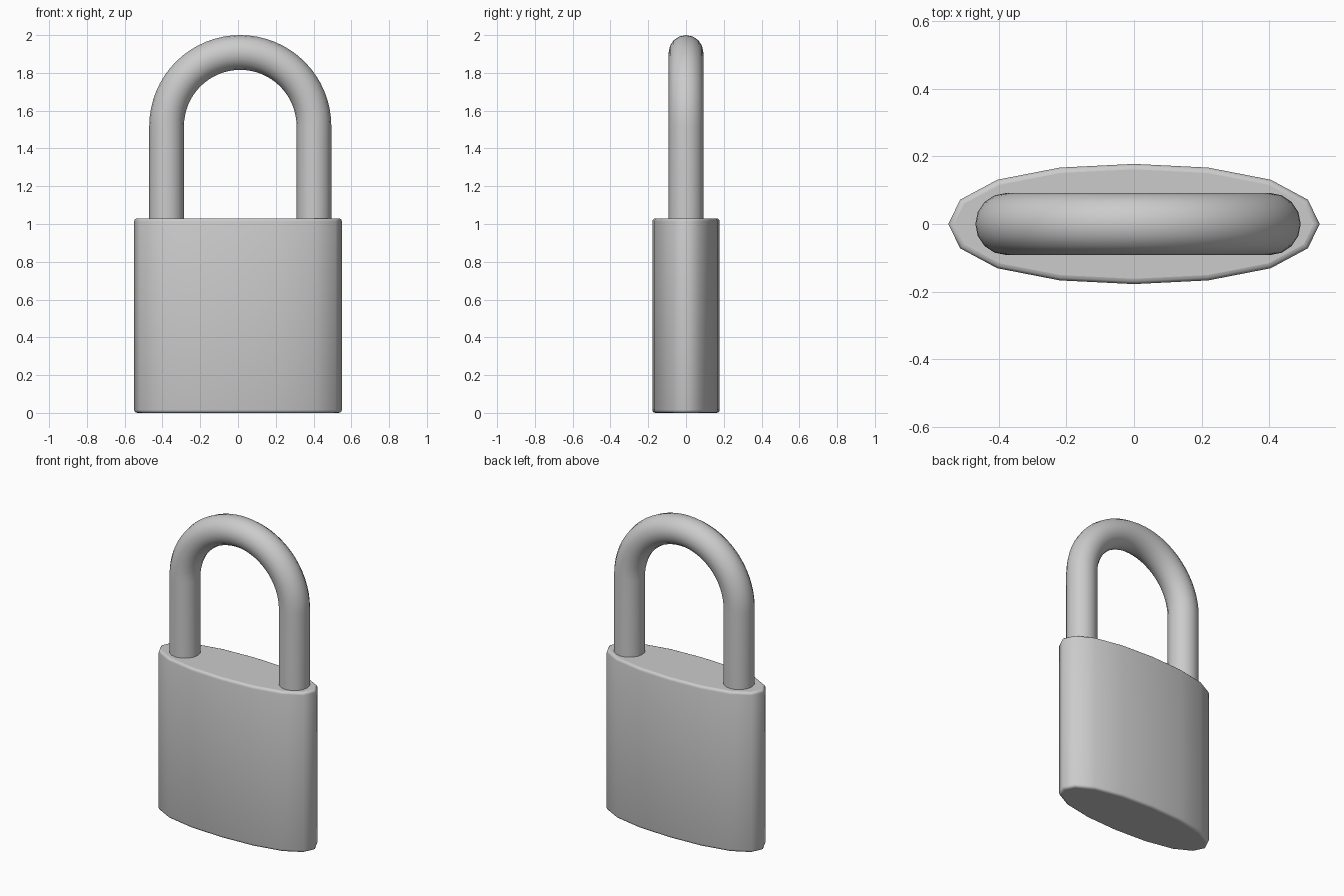
import bpy, bmesh, math

if "Cube" in bpy.data.objects:
    bpy.data.objects.remove(bpy.data.objects["Cube"])

# Body: sixteen-sided oval prism with softened rims
quarter = [(0.55, 0.0), (0.515, 0.072), (0.405, 0.131), (0.22, 0.167)]
right = [(x, -y) for x, y in reversed(quarter[1:])] + quarter
outline = right + [(0.0, 0.178)] + [(-x, -y) for x, y in right] + [(0.0, -0.178)]
HEIGHT = 1.03
bm = bmesh.new()
base = bm.faces.new([bm.verts.new((x, y, 0)) for x, y in outline])
ext = bmesh.ops.extrude_face_region(bm, geom=[base], use_keep_orig=True)
for v in ext["geom"]:
    if isinstance(v, bmesh.types.BMVert):
        v.co.z = HEIGHT
bmesh.ops.recalc_face_normals(bm, faces=bm.faces)
rims = [e for e in bm.edges if abs(e.verts[0].co.z - e.verts[1].co.z) < 1e-4]
bmesh.ops.bevel(bm, geom=rims, offset=0.016, segments=3, profile=0.5, affect='EDGES')
for f in bm.faces:
    f.smooth = len(f.verts) <= 4
mesh = bpy.data.meshes.new("lock_body")
bm.to_mesh(mesh)
bm.free()
body = bpy.data.objects.new("lock_body", mesh)
bpy.context.collection.objects.link(body)

# Shackle: round bar swept along two legs and a half circle
CX, SPRING, R = 0.012, 1.518, 0.39
path = [(CX + R, 1.0)]
for i in range(33):
    a = math.pi * i / 32
    path.append((CX + R * math.cos(a), SPRING + R * math.sin(a)))
path.append((CX - R, 1.0))
curve = bpy.data.curves.new("shackle", 'CURVE')
curve.dimensions = '3D'
curve.bevel_depth = 0.092
curve.bevel_resolution = 6
curve.use_fill_caps = True
spline = curve.splines.new('POLY')
spline.points.add(len(path) - 1)
for p, (x, z) in zip(spline.points, path):
    p.co = (x, 0, z, 1)
shackle = bpy.data.objects.new("shackle", curve)
bpy.context.collection.objects.link(shackle)
bpy.ops.object.select_all(action='DESELECT')
shackle.select_set(True)
bpy.context.view_layer.objects.active = shackle
bpy.ops.object.convert(target='MESH')
bpy.ops.object.shade_smooth_by_angle(angle=math.radians(40))
